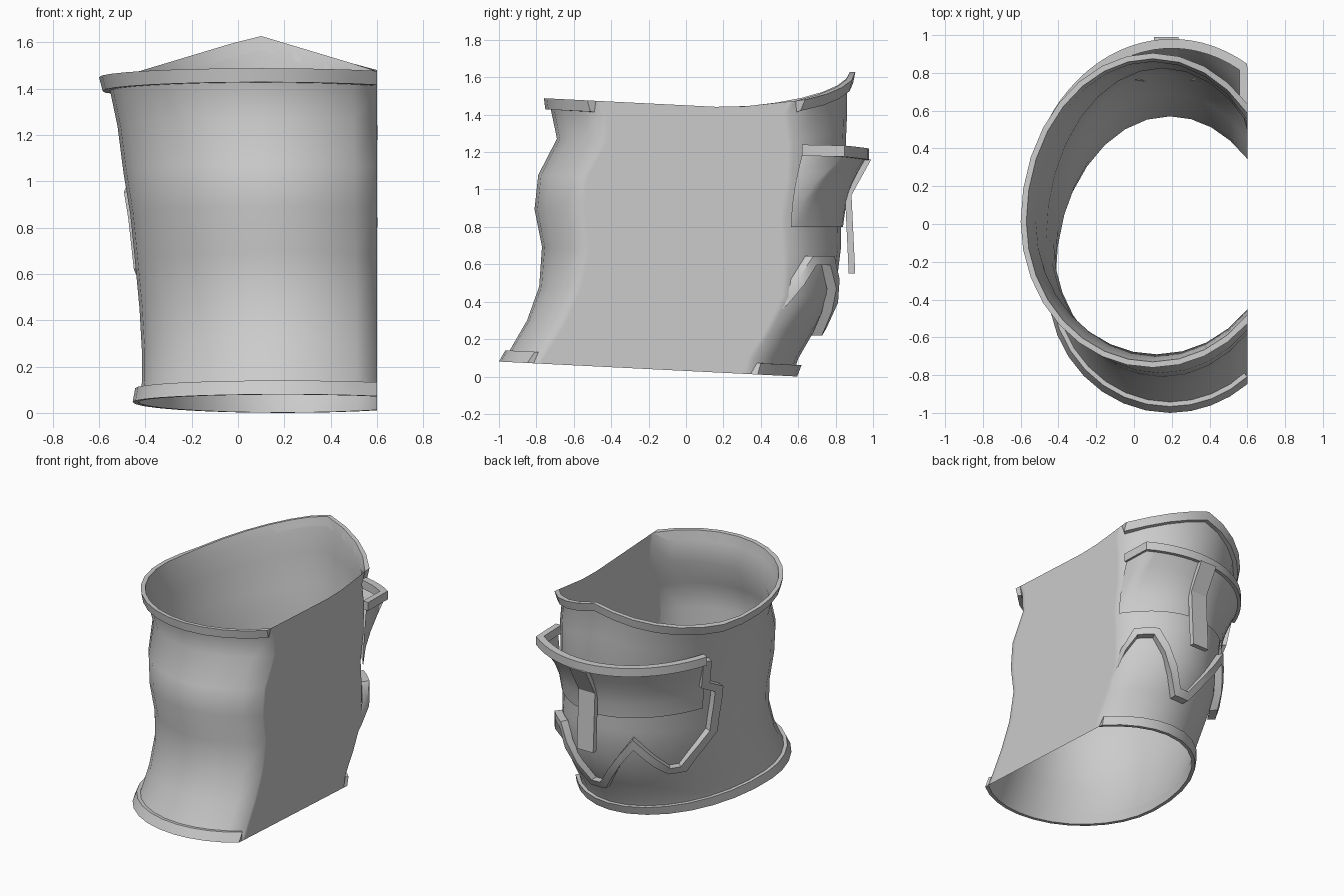
import bpy, bmesh, math
from mathutils import Vector

if "Cube" in bpy.data.objects:
    bpy.data.objects.remove(bpy.data.objects["Cube"])

grey = bpy.data.materials.new("plain_grey")
grey.use_nodes = True
grey.diffuse_color = (0.6, 0.6, 0.6, 1)
grey.node_tree.nodes["Principled BSDF"].inputs["Base Color"].default_value = (0.6, 0.6, 0.6, 1)

CUT = 0.6  # flat side plane

# Sleeve sections: height fraction, front y, back y, left x, centre x
ROWS = [(0, -.975, .57, -.43, .19), (.06, -.93, .60, -.415, .19),
        (.16, -.85, .69, -.415, .19), (.29, -.785, .80, -.425, .18),
        (.44, -.77, .83, -.445, .16), (.58, -.81, .825, -.465, .15),
        (.71, -.79, .85, -.495, .14), (.85, -.69, .86, -.52, .12),
        (.95, -.72, .86, -.55, .10), (1, -.73, .875, -.57, .10)]


def section(t):
    t = min(max(t, 0), 1)
    for a, b in zip(ROWS, ROWS[1:]):
        if t <= b[0]:
            k = (t - a[0]) / (b[0] - a[0])
            return [p + (q - p) * k for p, q in zip(a[1:], b[1:])]


def bottom_z(y):
    return 0.03 - 0.05 * y


def top_z(x, y):
    base = 1.45 - 0.05 * y
    if x >= CUT - 0.001:
        return base + max(0, y - 0.25) * 0.16
    return max(base, 1.63 - 0.3 * abs(x - 0.09)) if y > 0 else base


def surface(phi, t, off=0.0):
    """Point on the sleeve; phi runs from the back (0) over the -x side to the front (pi)."""
    front, back, left, cx = section(t)
    x = min(cx - (cx - left + off) * math.sin(phi), CUT)
    # The widest line sits forward of the middle, so the front is fuller
    mid = (front + back) / 2 - 0.13 + 0.07 * t
    reach = (back - mid if math.cos(phi) > 0 else mid - front) + off
    y = mid + reach * math.cos(phi)
    low = bottom_z(y)
    return Vector((x, y, low + (top_z(x, y) - low) * t))


def surface_at(phi, z, off):
    t = z / 1.5
    for _ in range(4):
        p = surface(phi, t, off)
        t += (z - p.z) / 1.45
    p = surface(phi, t, off)
    p.z = z
    return p


def arc(t, off=0.0):
    """Angles from the back edge of the flat side round to its front edge."""
    front, back, left, cx = section(t)
    c = math.asin((CUT - cx) / (cx - left + off))
    return [k * c / 4 if k < 0 else math.pi + (k - 16) * c / 4 if k > 16
            else k * math.pi / 16 for k in range(-4, 21)]


def make(name, rows, closed, caps=False, angle=35):
    """Skin a grid of points; closed joins the last column to the first."""
    bm = bmesh.new()
    grid = [[bm.verts.new(p) for p in row] for row in rows]
    n = len(grid[0])
    for a, b in zip(grid, grid[1:]):
        for j in range(n if closed else n - 1):
            k = (j + 1) % n
            bm.faces.new((a[j], a[k], b[k], b[j]))
    if caps:
        bm.faces.new(grid[0])
        bm.faces.new(grid[-1])
    bmesh.ops.recalc_face_normals(bm, faces=bm.faces)
    mesh = bpy.data.meshes.new(name)
    bm.to_mesh(mesh)
    bm.free()
    mesh.materials.append(grey)
    obj = bpy.data.objects.new(name, mesh)
    bpy.context.collection.objects.link(obj)
    bpy.ops.object.select_all(action='DESELECT')
    obj.select_set(True)
    bpy.context.view_layer.objects.active = obj
    bpy.ops.object.shade_smooth_by_angle(angle=math.radians(angle))


# Sleeve shell: curved wall and flat side in one skin
rings = []
for row in ROWS:
    t = row[0]
    ring = [surface(f, t) for f in arc(t)]
    y0, y1 = ring[-1].y, ring[0].y
    for s in (.03, .15, .3, .45, .6, .75, .88, .97):
        y = y0 + (y1 - y0) * s
        low = bottom_z(y)
        ring.append(Vector((CUT, y, low + (top_z(CUT, y) - low) * t)))
    rings.append(ring)
make("sleeve_shell", rings, True, angle=80)


# Rim bands round the top and bottom edges
def rim(name, t, t_in, rise, out):
    rows = []
    for fi, fo, fe in zip(arc(t), arc(t, out), arc(t_in, out)):
        inner, outer = surface(fi, t), surface(fo, t, out)
        edge, root = surface(fe, t_in, out), surface(fe, t_in)
        edge.z, root.z = outer.z + rise, inner.z + rise
        rows.append([inner, outer, edge, root])
    make(name, rows, True, True)


rim("top_rim", 1, .96, -0.06, 0.03)
rim("bottom_rim", 0, .045, 0.06, 0.025)

# Thin belt standing off the back, and the flared plate that carries it
belt, plate = [], []
drop = Vector((0, 0, 0.06))


def add_station(inn, out, foot):
    belt.append([inn - drop, inn, out, out - drop])
    head = inn.lerp(out, 0.6) - drop * 0.9
    plate.append([head] + [Vector((*head.lerp(foot, s).xy, head.z + (foot.z - head.z) * h))
                           for s, h in ((.35, .23), (.65, .46), (.87, .7), (1, 1))])


steps = 20
for i in range(steps + 1):
    k = i / steps
    f = math.radians(63 + (-30.8 - 63) * k)
    f_in = math.radians(63 + (-29.5 - 63) * k)
    z = 1.215 + 0.02 * (2 * k - 1) ** 2
    add_station(Vector((0.2 - 0.73 * math.sin(f_in), 0.04 + 0.89 * math.cos(f_in), z)),
                Vector((0.2 - 0.78 * math.sin(f), 0.04 + 0.94 * math.cos(f), z)),
                surface_at(math.radians(61 + (-44 - 61) * k), 0.8, 0.012))
# Both return along the flat side to the sleeve
add_station(Vector((0.56, 0.62, 1.24)), Vector((CUT + 0.002, 0.62, 1.24)),
            Vector((CUT + 0.002, 0.56, 0.8)))
make("back_belt", belt, True, True)
make("back_plate", plate, False, angle=60)

# Zigzag trim below the belt: angle in degrees and height
PATH = [(61, 1.19), (60, 1.0), (67, .94), (66, .63), (50, .39), (43, .39),
        (26, .62), (4, .245), (-4, .245), (-26, .62), (-37, .62), (-52, .30)]
flat = [Vector((math.radians(a) * 0.7, z)) for a, z in PATH]
edges = []
for i, p in enumerate(flat):
    before = (p - flat[i - 1]).normalized() if i else None
    after = (flat[i + 1] - p).normalized() if i < len(flat) - 1 else None
    d0, d1 = before or after, after or before
    n0, n1 = Vector((-d0.y, d0.x)), Vector((-d1.y, d1.x))
    m = (n0 + n1) / max(1 + n0.dot(n1), 0.5)
    edges.append((p - m * 0.025, p + m * 0.025))
rows = []
for i in range(len(edges) - 1):
    for s in range(4 if i == len(edges) - 2 else 3):
        a, b = [edges[i][e].lerp(edges[i + 1][e], s / 3) for e in (0, 1)]
        rows.append([surface_at(q.x / 0.7, q.y, off)
                     for q, off in ((a, 0.003), (a, 0.056), (b, 0.056), (b, 0.003))])
make("zigzag_trim", rows, True, True)

# Bent tab hanging from the belt
rows = []
for y, z in ((0.99, 1.16), (0.885, 0.97), (0.905, 0.55)):
    rows.append([Vector((x, y + dy, z)) for x, dy in
                 ((0.105, -0.035), (0.235, -0.035), (0.235, 0), (0.105, 0))])
make("hanging_tab", rows, True, True, 15)
